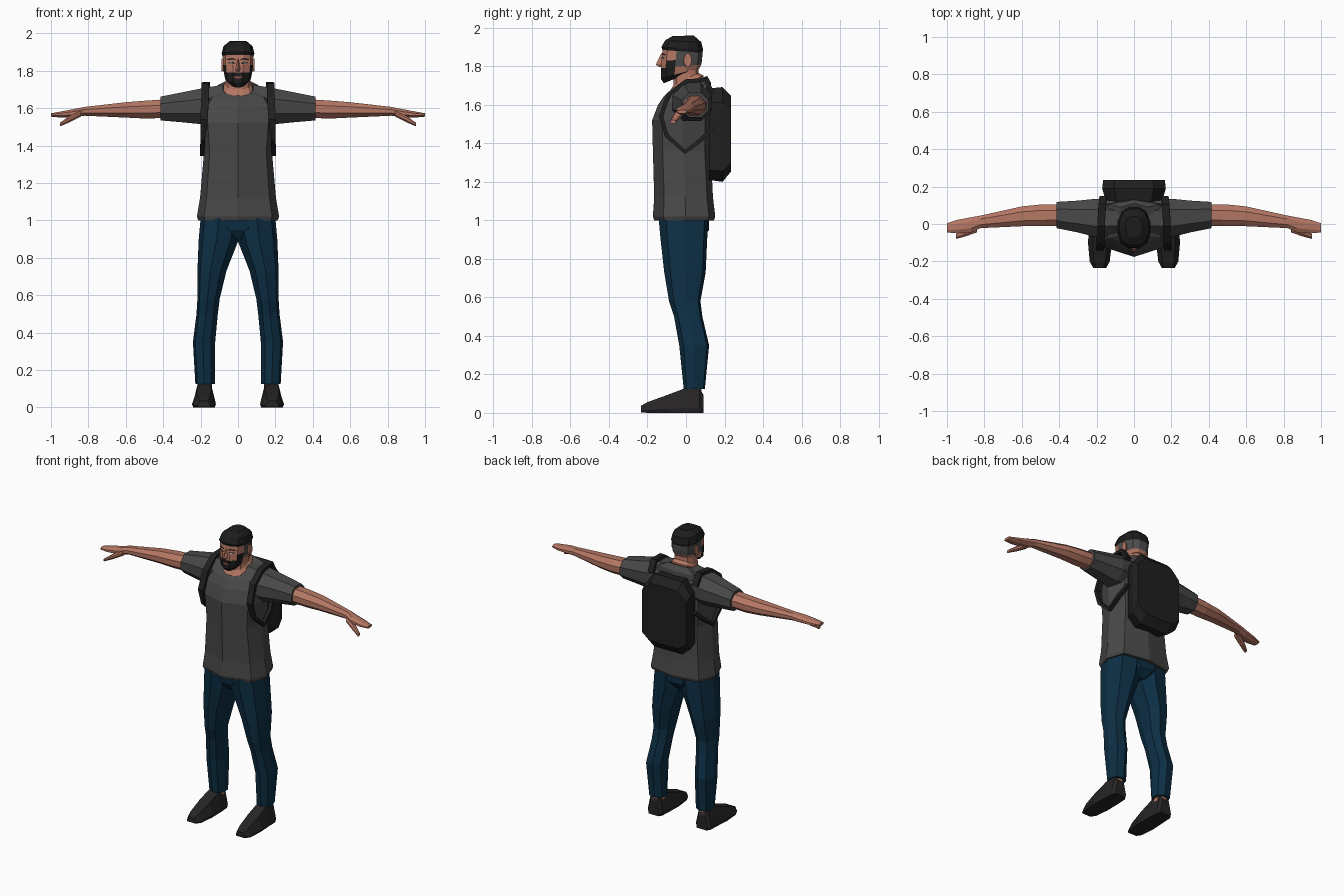
import bpy, bmesh
from mathutils import Vector
from mathutils.bvhtree import BVHTree


def material(name, rgb):
    m = bpy.data.materials.new(name)
    m.diffuse_color = (*rgb, 1)
    return m


SKIN = material("skin", (0.46, 0.185, 0.125))
SHIRT = material("shirt_grey", (0.065, 0.065, 0.066))
DENIM = material("denim_blue", (0.004, 0.029, 0.06))
HAIR = material("black_hair", (0.012, 0.012, 0.012))
FADE = material("short_grey_hair", (0.075, 0.075, 0.075))
PACK = material("pack_black", (0.014, 0.014, 0.014))
SHOE = material("shoe_black", (0.02, 0.018, 0.018))
LIP = material("lip_red", (0.27, 0.07, 0.055))
WHITE = material("eye_white", (0.55, 0.5, 0.47))

# Cross-section outlines in a -1..1 square
OCT = [(-.45, -1), (.45, -1), (1, -.4), (1, .4), (.45, 1), (-.45, 1), (-1, .4), (-1, -.4)]
TORSO = [(0, -1), (.83, -.66), (1, .05), (.82, .8), (0, 1), (-.82, .8), (-1, .05), (-.83, -.66)]
LEG = [(-.6, -.85), (.1, -1), (.8, -.7), (1, .05), (.7, .85), (-.2, 1), (-.9, .6), (-1, -.2)]
SHOE_CUT = [(-.9, -1), (.9, -1), (1, -.6), (.6, 1), (-.6, 1), (-1, -.6)]
PACK_CUT = [(-.62, -1), (.62, -1), (1, -.78), (1, .68), (.62, 1), (-.62, 1), (-1, .68), (-1, -.78)]
HEAD = [(-.35, -1), (.35, -1), (.82, -.75), (1, -.3), (1, .3), (.75, .8), (.35, 1),
        (-.35, 1), (-.75, .8), (-1, .3), (-1, -.3), (-.82, -.75)]


def finish(name, bm, mats, mirror=False, closed=True):
    if closed:
        bmesh.ops.recalc_face_normals(bm, faces=bm.faces)
    me = bpy.data.meshes.new(name)
    bm.to_mesh(me)
    bm.free()
    for m in mats:
        me.materials.append(m)
    ob = bpy.data.objects.new(name, me)
    bpy.context.collection.objects.link(ob)
    if mirror:
        ob.modifiers.new("mirror", 'MIRROR').use_mirror_merge = False
    return ob


def skin_rings(rings, rule=None):
    """Bridge point rings into a capped tube; rule(row, centre) gives the colour."""
    bm = bmesh.new()
    vs = [[bm.verts.new(p) for p in r] for r in rings]
    n = len(rings[0])
    for k in range(len(vs) - 1):
        for i in range(n):
            j = (i + 1) % n
            f = bm.faces.new((vs[k][i], vs[k][j], vs[k + 1][j], vs[k + 1][i]))
            if rule:
                f.material_index = rule(k, f.calc_center_median())
    bm.faces.new(vs[0])
    cap = bm.faces.new(vs[-1])
    if rule:
        cap.material_index = rule(len(vs) - 1, cap.calc_center_median())
    return bm


def loft(name, axis, cut, sections, mats, mirror=False, rule=None):
    """Sections are (position or slanted pair, a0, a1, b0, b1) across the axis."""
    rings = []
    for pos, a0, a1, b0, b1 in sections:
        p0, p1 = pos if isinstance(pos, tuple) else (pos, pos)
        ring = []
        for u, v in cut:
            p = p0 + (p1 - p0) * (v + 1) / 2
            a = (a0 + a1) / 2 + u * (a1 - a0) / 2
            b = (b0 + b1) / 2 + v * (b1 - b0) / 2
            ring.append({'x': (p, a, b), 'y': (a, p, b), 'z': (a, b, p)}[axis])
        rings.append(ring)
    return finish(name, skin_rings(rings, rule), mats, mirror)


# Shirt body
loft("shirt_body", 'z', TORSO, [
    (1.00, -.212, .212, -.165, .145), (1.02, -.22, .22, -.172, .152),
    (1.12, -.203, .203, -.165, .14), (1.36, -.182, .182, -.172, .128),
    (1.52, -.195, .195, -.176, .13), ((1.60, 1.64), -.2, .2, -.145, .135),
    ((1.645, 1.715), -.165, .165, -.115, .13), ((1.665, 1.75), -.09, .09, -.095, .11)], [SHIRT])

# Sleeves and arms
loft("sleeve", 'x', OCT, [
    (.08, -.06, .12, 1.53, 1.725), (.2, -.07, .135, 1.515, 1.705),
    (.30, -.045, .125, 1.525, 1.685), (.415, -.022, .118, 1.535, 1.662)], [SHIRT], True)
loft("arm", 'x', OCT, [
    (.38, -.012, .106, 1.548, 1.648), (.50, -.012, .104, 1.545, 1.64),
    (.60, -.012, .094, 1.55, 1.632), (.82, -.022, .045, 1.56, 1.607),
    (.87, -.045, .036, 1.553, 1.597), (.945, -.05, .022, 1.55, 1.583),
    (1.0, -.045, .004, 1.555, 1.573)], [SKIN], True)
loft("thumb", 'x', OCT, [
    (.84, -.045, .0, 1.555, 1.585), (.90, -.066, -.025, 1.525, 1.56),
    (.952, -.08, -.055, 1.503, 1.522)], [SKIN], True)

# Trousers
loft("trouser_leg", 'z', LEG, [
    (.125, .122, .228, -.012, .098), (.35, .122, .241, -.035, .12),
    (.50, .108, .222, -.062, .085), (.58, .098, .217, -.088, .075),
    (.73, .062, .217, -.113, .102), (.90, -.005, .21, -.132, .11),
    (1.01, -.02, .2, -.142, .115)], [DENIM], True)
loft("trouser_seat", 'z', OCT, [
    (.90, -.03, .03, -.09, .08), (.95, -.11, .11, -.125, .12),
    (1.02, -.18, .18, -.135, .12)], [DENIM])

# Ankles and shoes
loft("ankle", 'z', OCT, [(.08, .14, .212, .0, .08), (.15, .14, .212, .0, .08)], [SKIN], True)
loft("shoe", 'y', SHOE_CUT, [
    (.09, .14, .22, 0, .095), (.07, .125, .236, 0, .128), (-.01, .12, .24, 0, .126),
    (-.10, .118, .246, 0, .092), (-.20, .13, .237, 0, .056),
    (-.235, .148, .218, .003, .036)], [SHOE], True)

# Neck
loft("neck", 'z', HEAD, [
    ((1.60, 1.70), -.082, .082, -.09, .09), ((1.668, 1.752), -.078, .078, -.086, .09),
    ((1.70, 1.765), -.066, .066, -.066, .066), (1.80, -.062, .062, -.066, .064)], [SKIN])


# Head: skin, beard, clipped sides and hair by row and depth
def head_colour(row, c):
    if row >= 4:
        return 1
    if row <= 1:
        return 1 if c.y < -.03 else 0
    if row == 2 and -.105 < c.y < -.04:
        return 1
    return 2 if c.y > -.05 else 0


head = loft("head", 'z', HEAD, [
    ((1.712, 1.78), -.045, .045, -.115, .05), ((1.735, 1.79), -.068, .068, -.130, .07),
    ((1.79, 1.81), -.077, .077, -.130, .08), ((1.83, 1.835), -.08, .08, -.128, .084),
    ((1.885, 1.87), -.082, .082, -.122, .085), ((1.90, 1.885), -.087, .087, -.128, .089),
    ((1.935, 1.925), -.078, .078, -.108, .08), ((1.957, 1.96), -.045, .045, -.07, .04)],
    [SKIN, HAIR, FADE], rule=head_colour)

# Nose and ears
loft("nose", 'z', [(0, -1), (1, 1), (-1, 1)], [
    (1.797, -.017, .017, -.14, -.12), (1.808, -.018, .018, -.157, -.12),
    (1.862, -.008, .008, -.131, -.115)], [SKIN])
loft("ear", 'x', OCT, [(.07, -.015, .02, 1.80, 1.86), (.088, -.01, .028, 1.797, 1.865)],
     [SKIN], True)

# Painted face plates that follow the head surface
bm = bmesh.new()
bm.from_mesh(head.data)
head_tree = BVHTree.FromBMesh(bm)
bm.free()


def face_plate(name, columns, mat, lift=.003, mirror=True):
    """Columns are (x, low z, high z), laid on the face from the front."""
    bm = bmesh.new()
    cols = []
    for x, *heights in columns:
        pts = [head_tree.ray_cast(Vector((x, -1, z)), Vector((0, 1, 0)))[0] for z in heights]
        cols.append([bm.verts.new(p + Vector((0, -lift, 0))) for p in pts])
    for a, b in zip(cols, cols[1:]):
        bm.faces.new((a[0], b[0], b[1], a[1]))
    return finish(name, bm, [mat], mirror, closed=False)


face_plate("eyebrow", [(.014, 1.856, 1.863), (.028, 1.86, 1.869), (.058, 1.857, 1.864)], HAIR)
face_plate("eye_rim", [(.019, 1.838, 1.845), (.028, 1.835, 1.849), (.052, 1.839, 1.846)], HAIR)
face_plate("eye_white", [(.029, 1.838, 1.845), (.046, 1.84, 1.844)], WHITE, .005)
face_plate("mouth", [(-.022, 1.763, 1.768), (0, 1.758, 1.772), (.022, 1.763, 1.768)],
           LIP, .004, False)

# Backpack
loft("backpack", 'y', PACK_CUT, [
    (.12, -.15, .15, 1.21, 1.685), (.19, -.17, .17, 1.2, 1.692),
    (.235, -.165, .165, 1.255, 1.645)], [PACK])

# Shoulder straps: a flat band swept around each shoulder
path = [Vector(p) for p in [
    (.165, .14, 1.66), (.17, .10, 1.73), (.176, .0, 1.722), (.176, -.09, 1.655),
    (.182, -.13, 1.54), (.188, -.10, 1.44), (.192, -.005, 1.355),
    (.185, .08, 1.42), (.16, .14, 1.48)]]
rings = []
for i, p in enumerate(path):
    t = path[min(i + 1, len(path) - 1)] - path[max(i - 1, 0)]
    n = Vector((0, -t.z, t.y)).normalized() * .011
    w = Vector((.02 if i < 5 else .012, 0, 0))
    rings.append([p - w - n, p + w - n, p + w + n, p - w + n])
finish("shoulder_strap", skin_rings(rings), [PACK], True)
